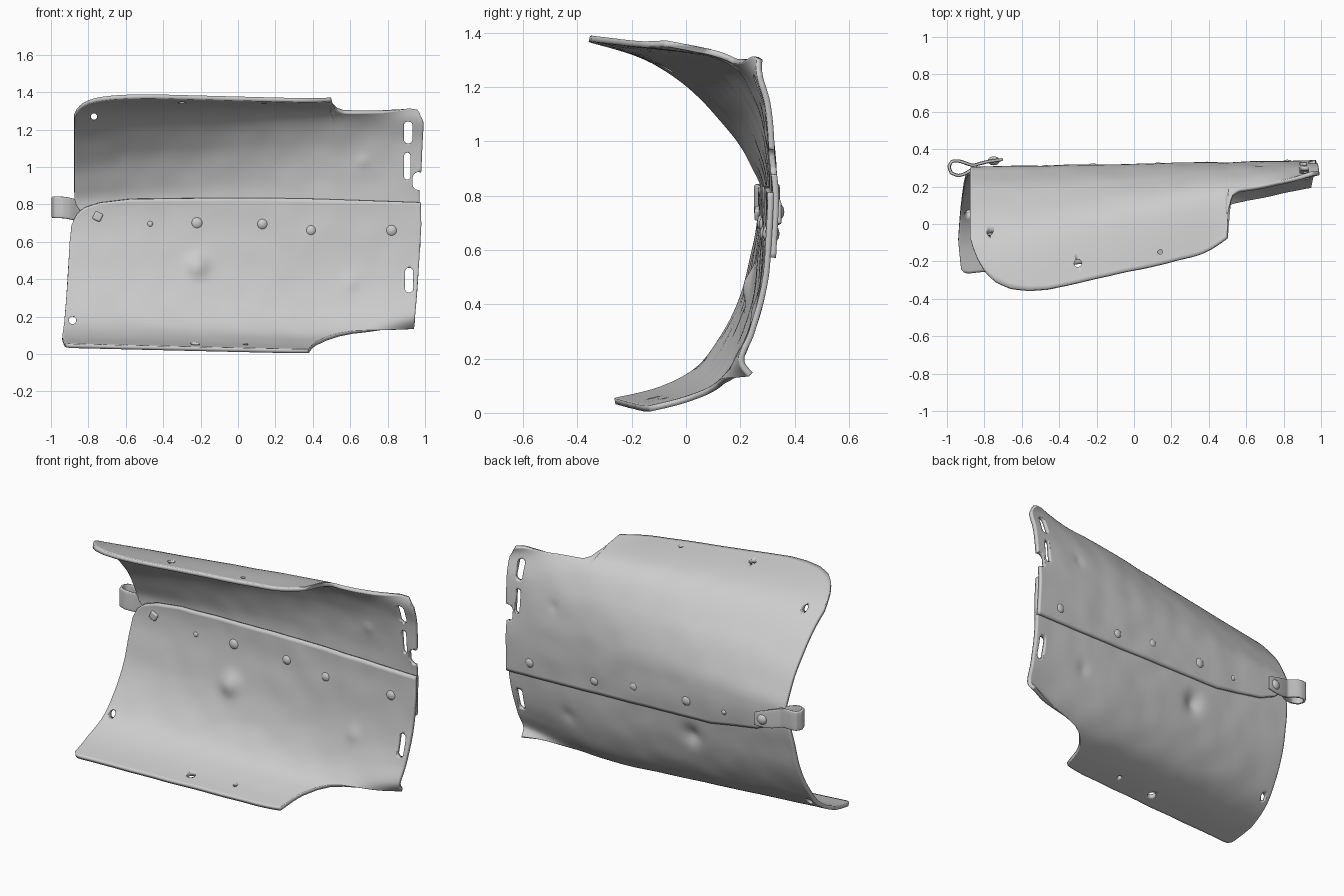
import bpy, bmesh, math
from mathutils import Vector, noise

if "Cube" in bpy.data.objects:
    bpy.data.objects.remove(bpy.data.objects["Cube"])

# Cross-sections (y, z) from bottom edge to top edge at three stations along x
LEFT = [(-.255, .043), (-.08, .085), (.055, .16), (.145, .275), (.215, .42), (.262, .6),
        (.285, .77), (.25, .89), (.118, 1.085), (-.12, 1.288), (-.455, 1.39)]
MID = [(-.14, .012), (0, .045), (.13, .1), (.22, .22), (.275, .4), (.298, .6),
       (.307, .78), (.302, .95), (.255, 1.14), (.13, 1.305), (-.175, 1.355)]
RIGHT = [(.3, .085), (.27, .135), (.215, .2), (.25, .3), (.29, .44), (.312, .6),
         (.32, .78), (.308, .95), (.29, 1.13), (.258, 1.27), (.315, 1.385)]
X0, X1, X2 = -.9, .4, .97
DENTS = [(-.22, .47, .03, .055), (.6, .38, .009, .04), (.67, 1.03, .006, .03)]


def section(pts, u):
    f = min(max(u, 0), 1) * (len(pts) - 1)
    i = min(int(f), len(pts) - 2)
    t = f - i
    p = [Vector(pts[min(max(k, 0), len(pts) - 1)]) for k in range(i - 1, i + 3)]
    return .5 * (2 * p[1] + (p[2] - p[0]) * t + (2 * p[0] - 5 * p[1] + 4 * p[2] - p[3]) * t * t
                 + (3 * p[1] - p[0] - 3 * p[2] + p[3]) * t ** 3)


def surface(x, u):
    # Straight blend between stations, softened at the middle one
    l, m, r = section(LEFT, u), section(MID, u), section(RIGHT, u)
    s1, s2 = (m - l) / (X1 - X0), (r - m) / (X2 - X1)
    d = x - X1
    p = l + s1 * (x - X0) + (s2 - s1) * (d + math.sqrt(d * d + .004)) / 2
    return Vector((x, p.x, p.y))


def y_at(x, z):
    return min((surface(x, .3 + .5 * k / 200) for k in range(201)), key=lambda p: abs(p.z - z)).y


def table(keys, x):
    if x <= keys[0][0]:
        return keys[0][1]
    for (a, va), (b, vb) in zip(keys, keys[1:]):
        if x <= b:
            return va + (vb - va) * (x - a) / (b - a)
    return keys[-1][1]


def finish(name, bm, smooth=40):
    bmesh.ops.recalc_face_normals(bm, faces=bm.faces)
    me = bpy.data.meshes.new(name)
    bm.to_mesh(me)
    bm.free()
    ob = bpy.data.objects.new(name, me)
    bpy.context.collection.objects.link(ob)
    bpy.ops.object.select_all(action='DESELECT')
    ob.select_set(True)
    bpy.context.view_layer.objects.active = ob
    bpy.ops.object.shade_smooth_by_angle(angle=math.radians(smooth))
    return ob


def apply(ob, kind, **props):
    m = ob.modifiers.new(kind, kind)
    for k, v in props.items():
        setattr(m, k, v)
    bpy.context.view_layer.objects.active = ob
    bpy.ops.object.modifier_apply(modifier=m.name)


def hole_cutter(holes):
    # Each hole: axis, centre a, centre b, radius, half length of the straight part, depth range
    bm = bmesh.new()
    for axis, a, b, r, h, lo, hi in holes:
        rings = []
        for d in (lo, hi):
            ring = []
            for k in range(16):
                t = 2 * math.pi * (k + .5) / 16
                p, q = a + r * math.cos(t), b + r * math.sin(t) + math.copysign(h, math.sin(t))
                ring.append(bm.verts.new((p, d, q) if axis == 'Y' else (p, q, d)))
            rings.append(ring)
            bm.faces.new(ring)
        for k in range(16):
            j = (k + 1) % 16
            bm.faces.new((rings[0][k], rings[0][j], rings[1][j], rings[1][k]))
    ob = finish("cutter", bm)
    ob.hide_render = True
    return ob


def plate(name, span, lower, upper, xl, xr, offset, holes, nx=170, nu=48):
    bm = bmesh.new()
    grid = []
    for i in range(nx + 1):
        s = i / nx
        x0 = -.9 + 1.88 * s
        da, db = table(lower, x0) - span[0], table(upper, x0) - span[1]
        col = []
        for j in range(nu + 1):
            t = j / nu
            u = span[0] + (span[1] - span[0]) * t + da * (1 - t) ** 3 + db * t ** 3
            a, b = table(xl, u), table(xr, u)
            p = surface(a + (b - a) * s, u)
            p.y += offset + .004 * noise.noise(p * 7)
            for dx, dz, amp, r in DENTS:
                p.y -= amp * math.exp(-((p.x - dx) ** 2 + (p.z - dz) ** 2) / r ** 2)
            col.append(bm.verts.new(p))
        grid.append(col)
    for i in range(nx):
        for j in range(nu):
            bm.faces.new((grid[i][j], grid[i + 1][j], grid[i + 1][j + 1], grid[i][j + 1]))
    ob = finish(name, bm)
    apply(ob, 'SOLIDIFY', thickness=.022, offset=0)
    cut = hole_cutter(holes)
    apply(ob, 'BOOLEAN', object=cut, operation='DIFFERENCE', solver='EXACT')
    bpy.data.objects.remove(cut)
    return ob


# Upper plate, outside at the overlap, with its notch, slots and lacing holes
plate("upper_plate", (.49, 1),
      [(-.9, .63), (-.87, .59), (-.82, .555), (-.72, .53), (-.4, .5), (.98, .483)],
      [(-.9, .89), (-.885, .912), (-.865, .93), (-.83, .948), (-.78, .964), (-.7, .98),
       (-.6, .992), (-.5, 1), (.485, 1), (.492, .945), (.51, .912), (.55, .902), (.6, .903),
       (.75, .912), (.9, .93), (.95, .925), (.98, .88)],
      [(.5, -.86), (.65, -.875), (.9, -.875), (1, -.85)],
      [(.48, .975), (.66, .97), (.72, .98), (.85, .99), (1, .985)], .011,
      [('Y', .91, 1.185, .024, .035, 0, .6), ('Y', .905, 1.005, .017, .055, 0, .6),
       ('Y', .965, .925, .032, .016, 0, .6), ('Y', -.77, 1.27, .017, 0, -.6, .6),
       ('Z', -.3, -.21, .02, 0, 1, 1.6), ('Z', .14, -.15, .012, 0, 1, 1.6)])

# Lower plate, inside at the overlap
plate("lower_plate", (0, .64),
      [(-.9, .02), (-.885, .004), (-.86, 0), (.42, 0), (.43, .06), (.46, .11), (.51, .15),
       (.57, .168), (.65, .17), (.8, .148), (.98, .12)],
      [(-.9, .55), (-.88, .585), (-.84, .61), (-.76, .63), (-.6, .643), (0, .638), (.98, .618)],
      [(0, -.92), (.1, -.94), (.5, -.9), (.65, -.87)],
      [(.1, .935), (.2, .945), (.4, .965), (.55, .98), (.65, .975)], -.009,
      [('Y', .915, .395, .022, .045, 0, .6), ('Y', -.885, .18, .02, 0, -.6, .6),
       ('Z', -.23, -.12, .024, 0, -.2, .3), ('Z', .04, -.08, .013, 0, -.2, .3)])


# Rivets along the overlap, domed on both sides
def rivet(name, x, y, z, r, depth):
    bm = bmesh.new()
    bmesh.ops.create_uvsphere(bm, u_segments=20, v_segments=12, radius=1)
    for v in bm.verts:
        v.co = Vector((x + v.co.x * r, y + v.co.y * depth, z + v.co.z * r))
    return finish(name, bm)


for n, (x, z, r) in enumerate([(-.47, .695, .022), (-.22, .7, .038), (.13, .695, .034),
                               (.39, .66, .034), (.82, .66, .037)]):
    rivet(f"rivet_{n + 1}", x, y_at(x, z), z, r, .024 + r * .2)

# Folded strap loop on the left end
path = [(-.7, .345), (-.79, .334), (-.86, .312), (-.9, .325), (-.94, .34), (-.975, .335),
        (-.99, .308), (-.978, .272), (-.94, .258), (-.9, .268), (-.87, .29), (-.84, .31)]
bm = bmesh.new()
rows = []
for k, (x, y) in enumerate(path):
    zc = .735 + .05 * min(1, max(0, (-.75 - x) / .17))
    w = .04 if k == 0 else .058
    rows.append([bm.verts.new((x, y, zc + w * t)) for t in (-1, 0, 1)])
for a, b in zip(rows, rows[1:]):
    for k in range(2):
        bm.faces.new((a[k], b[k], b[k + 1], a[k + 1]))
strap = finish("strap_loop", bm)
apply(strap, 'SOLIDIFY', thickness=.018, offset=0)
apply(strap, 'BEVEL', width=.004, segments=1)
apply(strap, 'SUBSURF', levels=2)

# Strap rivet: domed outside, square washer inside
rivet("strap_rivet", -.75, .338, .74, .032, .024)
bm = bmesh.new()
bmesh.ops.create_cube(bm, size=.046)
washer = finish("rivet_washer", bm)
washer.location = (-.75, .275, .735)
washer.rotation_euler = (0, math.radians(25), 0)
apply(washer, 'BEVEL', width=.008, segments=2)
